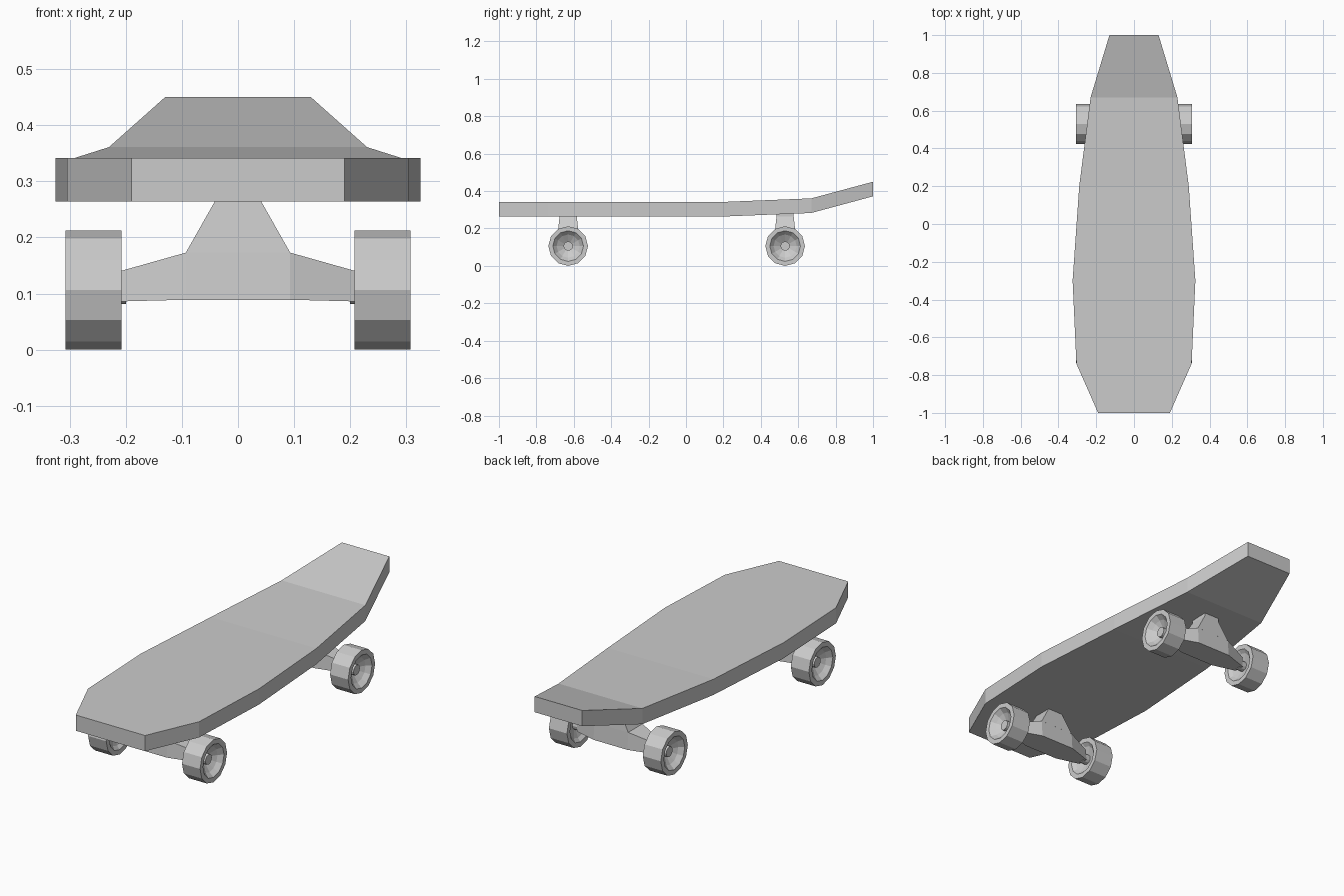
import bpy
import bmesh
from math import cos, sin, tau

cube = bpy.data.objects.get("Cube")
if cube:
    bpy.data.objects.remove(cube, do_unlink=True)

GREY = (0.6, 0.6, 0.6, 1)
mat = bpy.data.materials.new("plain grey")
mat.use_nodes = True
mat.diffuse_color = GREY
mat.node_tree.nodes["Principled BSDF"].inputs["Base Color"].default_value = GREY


def loft(name, rings, closed=False):
    """Skin a run of equal vertex rings; cap the ends unless closed."""
    bm = bmesh.new()
    rows = [[bm.verts.new(p) for p in ring] for ring in rings]
    n = len(rows[0])
    pairs = list(zip(rows, rows[1:]))
    if closed:
        pairs.append((rows[-1], rows[0]))
    for a, b in pairs:
        for i in range(n):
            j = (i + 1) % n
            bm.faces.new((a[i], a[j], b[j], b[i]))
    if not closed:
        bm.faces.new(rows[0])
        bm.faces.new(rows[-1])
    bmesh.ops.recalc_face_normals(bm, faces=bm.faces)
    mesh = bpy.data.meshes.new(name)
    bm.to_mesh(mesh)
    bm.free()
    mesh.materials.append(mat)
    obj = bpy.data.objects.new(name, mesh)
    bpy.context.collection.objects.link(obj)
    return obj


# Deck: stations of y, half width and top height
THICK = 0.078
stations = [(-1, 0.19, 0.342), (-0.74, 0.305, 0.342), (-0.3, 0.325, 0.342),
            (0.2, 0.29, 0.342), (0.67, 0.23, 0.361), (1, 0.13, 0.45)]
loft("deck", [[(-w, y, z), (w, y, z), (w, y, z - THICK), (-w, y, z - THICK)]
              for y, w, z in stations])

# Wheel profile: radius and distance out from the middle of the board
SIDES = 12
HUB = 0.106
wheel_profile = [(0.025, 0.235), (0.065, 0.222), (0.082, 0.208), (0.106, 0.208),
                 (0.106, 0.307), (0.082, 0.307), (0.062, 0.285), (0.025, 0.262)]


def lathe(name, profile, side, y, closed):
    rings = [[(side * x, y + r * cos(tau * i / SIDES), HUB + r * sin(tau * i / SIDES))
              for i in range(SIDES)] for r, x in profile]
    return loft(name, rings, closed)


def truck(label, y, top):
    # Hanger: half length, half depth, bottom and top at each station
    hanger = [(-0.21, 0.026, 0.086, 0.14), (-0.093, 0.062, 0.089, 0.173),
              (0.093, 0.062, 0.089, 0.173), (0.21, 0.026, 0.086, 0.14)]
    loft(label + "_hanger", [[(x, y - d, lo), (x, y + d, lo),
                              (x, y + d * 0.9, hi), (x, y - d * 0.9, hi)]
                             for x, d, lo, hi in hanger])
    # Neck up to the deck
    loft(label + "_neck", [[(-w, y - d, z), (w, y - d, z), (w, y + d, z), (-w, y + d, z)]
                           for w, d, z in [(0.093, 0.056, 0.173), (0.042, 0.046, 0.263),
                                           (0.042, 0.046, top)]])
    for side, word in ((1, "left"), (-1, "right")):
        lathe(f"{label}_{word}_wheel", wheel_profile, side, y, True)
        lathe(f"{label}_{word}_axle", [(0.025, 0.2), (0.025, 0.28)], side, y, False)


truck("front", -0.63, 0.266)
truck("rear", 0.53, 0.285)
